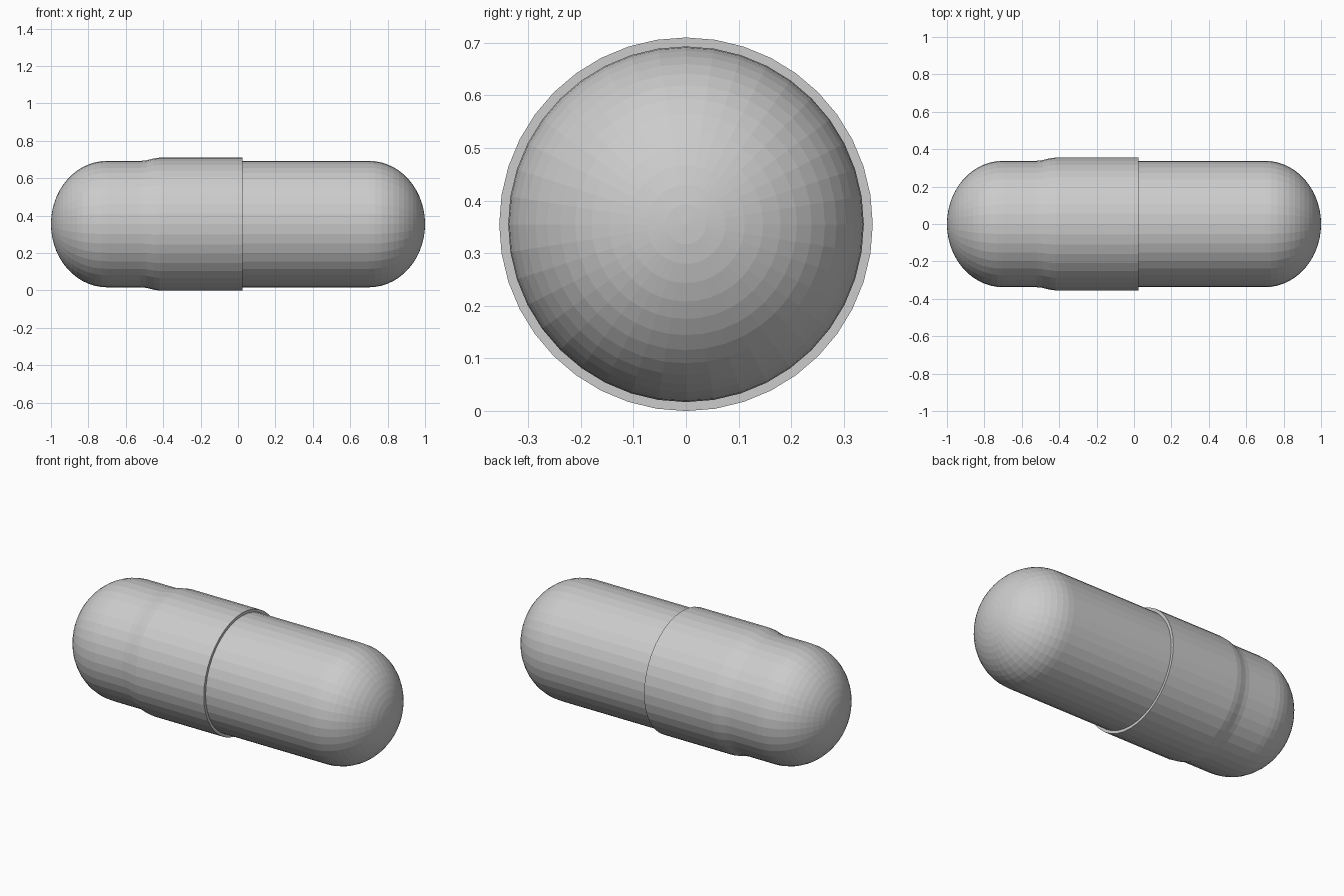
import bpy
import bmesh
from math import sin, cos, pi, tau

SIDES = 40
BODY_R = 0.338
CAP_R = 0.355
DOME_START = 0.70
LIP_X = 0.025


def dome(direction, rings=14):
    """Half-ellipse profile from the pole out to the cylinder wall."""
    depth = 1 - DOME_START
    angles = [pi / 2 * i / rings for i in range(rings + 1)]
    return [(direction * (DOME_START + depth * cos(a)), BODY_R * sin(a)) for a in angles]


def lathe_x(name, profile):
    """Spin an (x, radius) profile around the long axis of the model."""
    bm = bmesh.new()
    rings = []
    for x, r in profile:
        if r < 1e-5:
            rings.append([bm.verts.new((x, 0, CAP_R))] * SIDES)
        else:
            rings.append([bm.verts.new((x, r * sin(tau * i / SIDES),
                                        CAP_R + r * cos(tau * i / SIDES)))
                          for i in range(SIDES)])
    for a, b in zip(rings, rings[1:]):
        for i in range(SIDES):
            j = (i + 1) % SIDES
            corners = list(dict.fromkeys((a[i], a[j], b[j], b[i])))
            bm.faces.new(corners)
    bmesh.ops.recalc_face_normals(bm, faces=bm.faces)
    mesh = bpy.data.meshes.new(name)
    bm.to_mesh(mesh)
    bm.free()
    obj = bpy.data.objects.new(name, mesh)
    bpy.context.collection.objects.link(obj)
    return obj


cube = bpy.data.objects.get("Cube")
if cube:
    bpy.data.objects.remove(cube, do_unlink=True)

# Wider cap half: dome, short neck, flared step, sleeve and flat lip
lathe_x("capsule_cap", dome(-1) + [
    (-0.52, BODY_R), (-0.49, BODY_R + 0.003), (-0.45, CAP_R - 0.004),
    (-0.42, CAP_R), (LIP_X, CAP_R), (LIP_X, BODY_R)])

# Narrower body half, starting at the cap's lip
lathe_x("capsule_body", dome(1) + [(LIP_X, BODY_R)])
